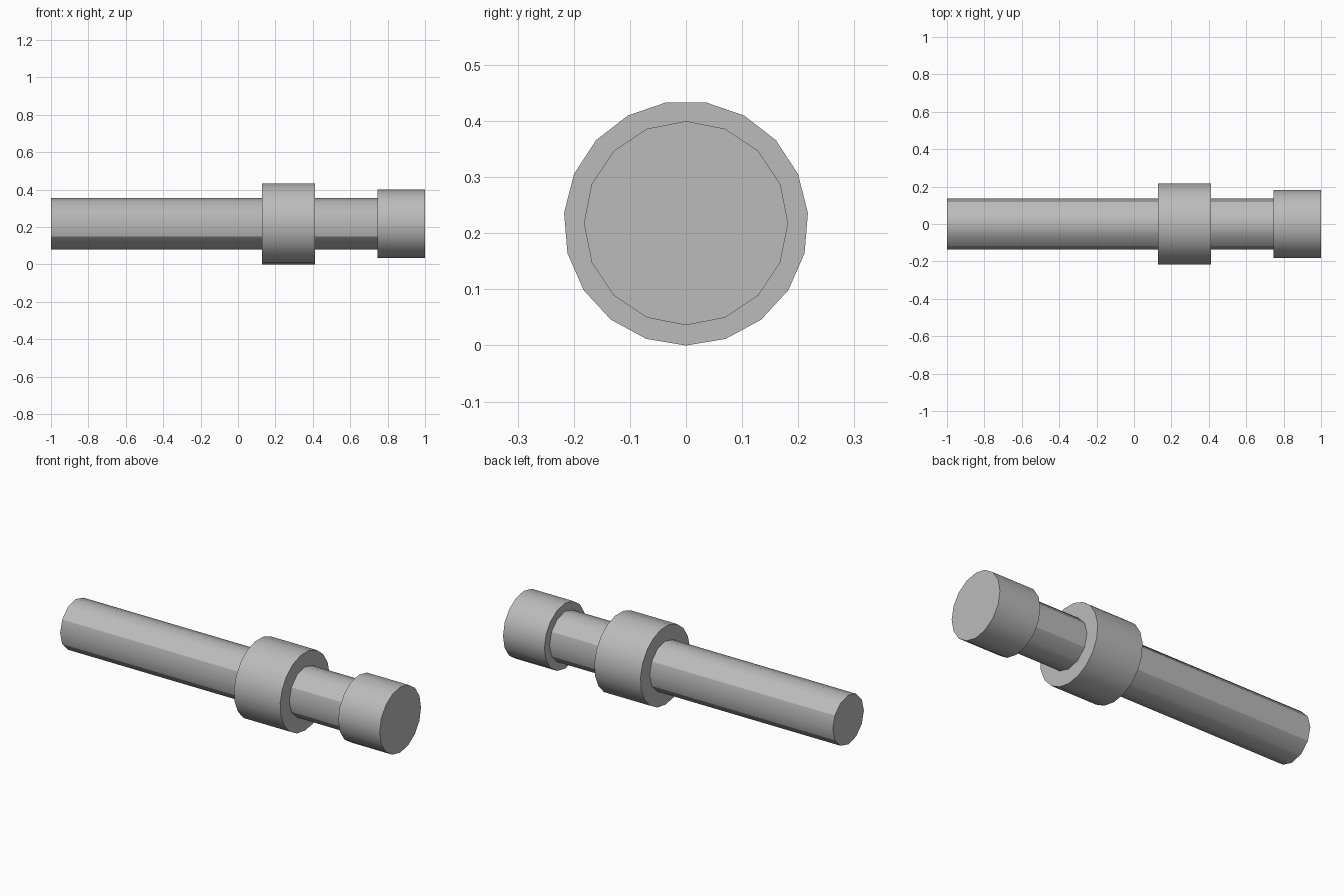
import bpy
import bmesh
import math
from mathutils import Vector

cube = bpy.data.objects.get("Cube")
if cube:
    bpy.data.objects.remove(cube, do_unlink=True)

AXIS_Z = 0.218

# Single grey metal
GREY = (0.5, 0.5, 0.5, 1.0)
metal = bpy.data.materials.new("grey metal")
metal.use_nodes = True
metal.diffuse_color = GREY
metal.node_tree.nodes["Principled BSDF"].inputs["Base Color"].default_value = GREY


def bar(name, x_start, x_end, radius, sides):
    """Capped prism along x, with one corner pointing straight down."""
    bm = bmesh.new()
    ring = []
    for i in range(sides):
        a = math.tau * i / sides
        ring.append(bm.verts.new((x_start, radius * math.sin(a), AXIS_Z - radius * math.cos(a))))
    cap = bm.faces.new(ring)
    grown = bmesh.ops.extrude_face_region(bm, geom=[cap], use_keep_orig=True)["geom"]
    moved = [v for v in grown if isinstance(v, bmesh.types.BMVert)]
    bmesh.ops.translate(bm, verts=moved, vec=Vector((x_end - x_start, 0, 0)))
    bmesh.ops.recalc_face_normals(bm, faces=bm.faces)
    mesh = bpy.data.meshes.new(name)
    bm.to_mesh(mesh)
    bm.free()
    mesh.materials.append(metal)
    obj = bpy.data.objects.new(name, mesh)
    bpy.context.collection.objects.link(obj)
    bpy.ops.object.select_all(action="DESELECT")
    obj.select_set(True)
    bpy.context.view_layer.objects.active = obj
    bpy.ops.object.shade_smooth_by_angle(angle=math.radians(30))
    return obj


# Long shaft, wide collar around it, and end cap
bar("shaft", -1.0, 0.76, 0.137, 12)
bar("collar", 0.128, 0.412, 0.218, 19)
bar("end_cap", 0.745, 1.0, 0.182, 16)
